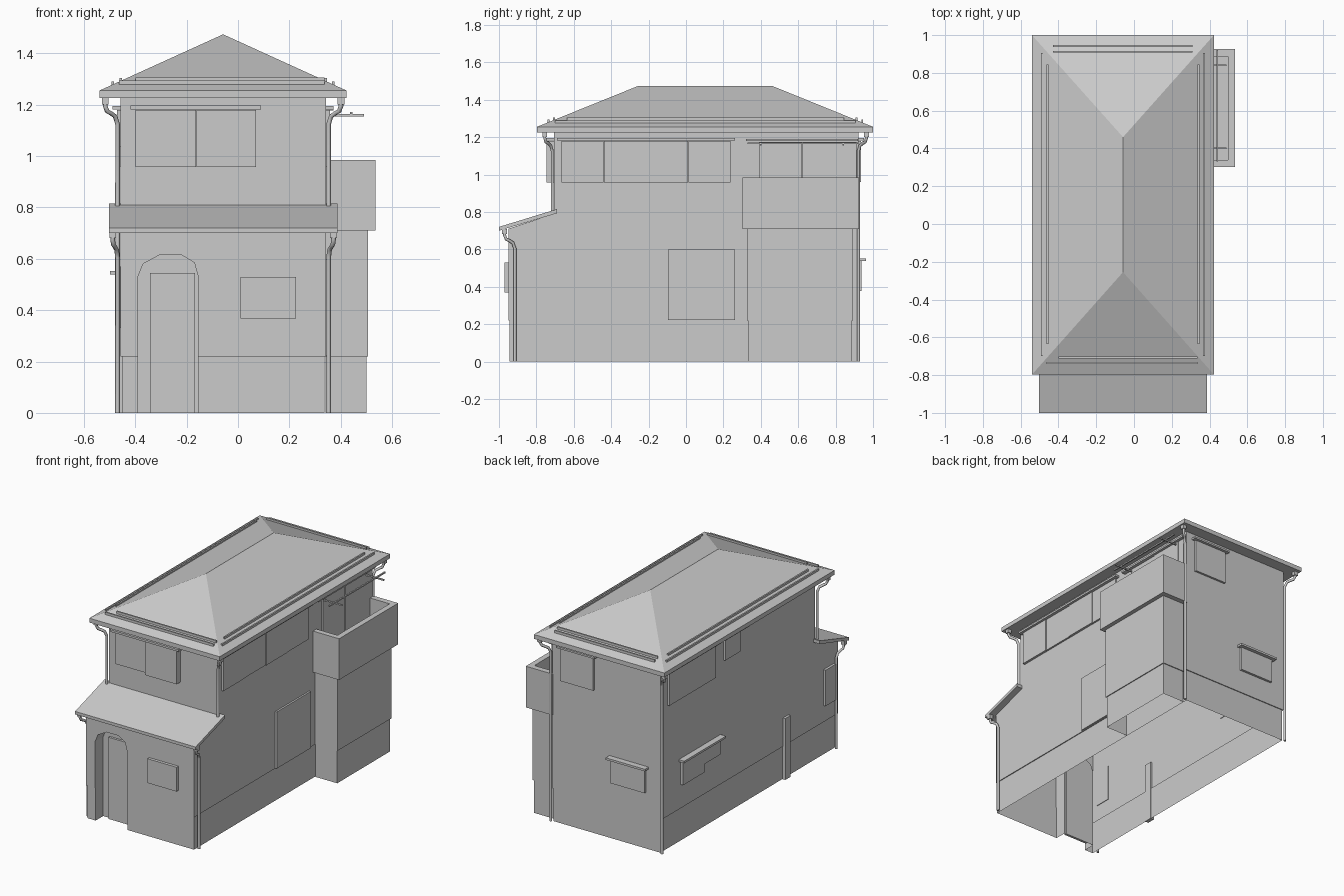
import bpy, bmesh
from mathutils import Vector

if "Cube" in bpy.data.objects:
    bpy.data.objects.remove(bpy.data.objects["Cube"])

XL, XR, YF, YU, YB = -0.458, 0.342, -0.95, -0.705, 0.922   # wall planes


def make(name, bm):
    bmesh.ops.recalc_face_normals(bm, faces=bm.faces)
    me = bpy.data.meshes.new(name)
    bm.to_mesh(me)
    bm.free()
    ob = bpy.data.objects.new(name, me)
    bpy.context.collection.objects.link(ob)
    return ob


def box(name, x0, x1, y0, y1, z0, z1):
    bm = bmesh.new()
    bmesh.ops.create_cube(bm, size=1)
    for v in bm.verts:
        v.co = ((x0 + x1) / 2 + v.co.x * (x1 - x0), (y0 + y1) / 2 + v.co.y * (y1 - y0),
                (z0 + z1) / 2 + v.co.z * (z1 - z0))
    return make(name, bm)


def prism(pts, offset):
    """Face through 3D points, extruded by an offset."""
    bm = bmesh.new()
    f = bm.faces.new([bm.verts.new(p) for p in pts])
    ext = bmesh.ops.extrude_face_region(bm, geom=[f])
    vs = [g for g in ext["geom"] if isinstance(g, bmesh.types.BMVert)]
    bmesh.ops.translate(bm, verts=vs, vec=offset)
    bmesh.ops.recalc_face_normals(bm, faces=bm.faces)
    return bm


def add_plinth(bm, cx, cy, inset=0.006):
    """Turn the underside at z 0.22 into a slightly recessed base course down to z 0."""
    f = min(bm.faces, key=lambda q: q.calc_center_median().z)
    for step in (0, 1):
        f = bmesh.ops.extrude_discrete_faces(bm, faces=[f])["faces"][0]
        for v in f.verts:
            if step == 0:
                v.co.x -= inset if v.co.x > cx else -inset
                v.co.y -= inset if v.co.y > cy else -inset
            else:
                v.co.z = 0
    return bm


def open_bottom(ob):
    bm = bmesh.new()
    bm.from_mesh(ob.data)
    low = [f for f in bm.faces if all(v.co.z < 0.001 for v in f.verts)]
    bmesh.ops.delete(bm, geom=low, context='FACES')
    bm.to_mesh(ob.data)
    bm.free()


def on_wall(name, side, a0, a1, z0, z1, d, back=0.004):
    """Panel standing out by d from a named wall."""
    if side in ("left", "right"):
        x = sorted((XL + back, XL - d) if side == "left" else (XR - back, XR + d))
        return box(name, *x, a0, a1, z0, z1)
    w = {"front": YF, "upper_front": YU, "back": YB}[side]
    y = sorted((w - back, w + d) if side == "back" else (w + back, w - d))
    return box(name, a0, a1, *y, z0, z1)


# House walls with stepped side profile
prof = [(YF, 0.22), (YB, 0.22), (YB, 1.235), (YU, 1.235), (YU, 0.79), (YF, 0.71)]
bm = prism([(XL, y, z) for y, z in prof], (XR - XL, 0, 0))
house = make("house_walls", add_plinth(bm, -0.05, 0))

# Arched porch recess
arch = [(-.39, -.1), (-.39, .53), (-.37, .58), (-.305, .615), (-.22, .615), (-.17, .585), (-.155, .53), (-.155, -.1)]
cutter = make("porch_cutter", prism([(x, -1.1, z) for x, z in arch], (0, 0.235, 0)))
cutter.hide_render = True
mod = house.modifiers.new("porch", 'BOOLEAN')
mod.operation, mod.object, mod.solver = 'DIFFERENCE', cutter, 'EXACT'
bpy.context.view_layer.objects.active = house
bpy.ops.object.modifier_apply(modifier="porch")
bpy.data.objects.remove(cutter)
open_bottom(house)
box("front_door", -0.342, -0.167, -0.88, -0.863, 0, 0.545)

# Side tower and balcony parapet
bm = prism([(0.335, y, z) for y, z in ((.325, .22), (.893, .22), (.893, .72), (.325, .72))], (0.172, 0, 0))
open_bottom(make("balcony_tower", add_plinth(bm, 0.4, 0.6)))
box("balcony_floor", 0.335, 0.53, 0.305, 0.92, 0.712, 0.76)
bm = bmesh.new()
outer = [(.338, .302), (.535, .302), (.535, .926), (.338, .926)]
inner = [(.338, .338), (.498, .338), (.498, .888), (.338, .888)]
o = [bm.verts.new((x, y, 0.71)) for x, y in outer]
i = [bm.verts.new((x, y, 0.71)) for x, y in inner]
faces = [bm.faces.new((o[k], o[k + 1], i[k + 1], i[k])) for k in range(3)]
ext = bmesh.ops.extrude_face_region(bm, geom=faces)["geom"]
bmesh.ops.translate(bm, verts=[g for g in ext if isinstance(g, bmesh.types.BMVert)], vec=(0, 0, 0.275))
make("balcony_parapet", bm)

# Hip roof
bm = bmesh.new()
corners = [(-.54, -.797), (.423, -.797), (.423, 1.0), (-.54, 1.0)]
lo = [bm.verts.new((x, y, 1.226)) for x, y in corners]
hi = [bm.verts.new((x, y, 1.255)) for x, y in corners]
r0, r1 = bm.verts.new((-.058, -.255, 1.474)), bm.verts.new((-.058, .46, 1.474))
bm.faces.new(lo)
for k in range(4):
    n = (k + 1) % 4
    bm.faces.new((lo[k], lo[n], hi[n], hi[k]))
for f in ((hi[0], hi[1], r0), (hi[1], hi[2], r1, r0), (hi[2], hi[3], r1), (hi[3], hi[0], r0, r1)):
    bm.faces.new(f)
make("hip_roof", bm)

# Snow guard bars
for x, y0, y1, z in ((.429, -.70, .905, 1.279), (.399, -.635, .845, 1.293)):
    for s, n in ((-1, "left"), (1, "right")):
        c = -.058 + s * x
        box("snow_guard_" + n, c - .005, c + .005, y0, y1, z - .008, z + .011)
for y, x0, x1, z in ((-.735, -.463, .337, 1.28), (-.706, -.40, .337, 1.292),
                     (.942, -.43, .31, 1.279), (.912, -.43, .31, 1.291)):
    box("snow_guard_end", x0, x1, y - .005, y + .005, z - .008, z + .014)

# Lean-to roof over the entrance
lean = [(-1.0, .70), (-1.0, .72), (-.69, .815), (-.69, .793)]
make("porch_roof", prism([(-.503, y, z) for y, z in lean], (.89, 0, 0)))

# Windows: side, start, end, sill, head, depth
for w in (("upper_front", -.40, -.164, .957, 1.18, .014), ("upper_front", -.162, .07, .957, 1.18, .042),
          ("front", .01, .226, .368, .53, .02),
          ("left", .60, .85, .96, 1.18, .014), ("left", .36, .598, .96, 1.18, .014),
          ("left", .10, .26, 1.037, 1.18, .014),
          ("left", .48, .71, .378, .54, .018), ("left", .31, .478, .43, .54, .014),
          ("left", -.905, -.795, .33, .57, .016),
          ("back", .03, .275, .96, 1.18, .014), ("back", -.35, -.10, .378, .54, .016),
          ("right", -.096, .262, .222, .60, .012),
          ("right", .39, .62, .77, 1.175, .012), ("right", .622, .857, .77, 1.175, .016),
          ("right", .859, .912, .77, 1.175, .012)):
    on_wall(w[0] + "_window", *w)
for k in range(4):
    y = -.665 + k * .2262
    on_wall("right_window", "right", y, y + .2245, .957, 1.18, .012 if k % 2 else .016)
on_wall("meter_box", "left", -.425, -.37, 0, .41, .016, .01)

# Canopies above windows
for c in (("upper_front", -.418, .09, 1.182, 1.196, .05), ("left", .33, .87, 1.182, 1.194, .03),
          ("left", .02, .28, 1.182, 1.194, .03), ("left", .29, .73, .538, .552, .04),
          ("back", .01, .295, 1.182, 1.194, .03), ("back", -.37, -.08, .538, .552, .04),
          ("right", -.69, .262, 1.182, 1.195, .03), ("right", .32, .92, 1.178, 1.19, .03)):
    on_wall(c[0] + "_canopy", *c)

# Laundry pole and brackets
for y in (.40, .84):
    box("pole_bracket", .34, .49, y - .004, y + .004, 1.155, 1.164)
box("laundry_pole", .436, .445, .33, .92, 1.163, 1.172)


# Downpipes with hopper and bend
def downpipe(name, wall, eave, top, bottom):
    cu = bpy.data.curves.new(name, 'CURVE')
    cu.dimensions, cu.bevel_depth, cu.bevel_resolution, cu.use_fill_caps = '3D', .009, 1, True
    a, b = Vector(eave), Vector(wall)
    pts = [(0, 0), (0, -.03), (.15, -.05), (.45, -.058), (.8, -.07), (1, -.1)]
    path = [(*a.lerp(b, t), top + dz) for t, dz in pts] + [(*b, bottom)]
    sp = cu.splines.new('POLY')
    sp.points.add(len(path) - 1)
    for p, co in zip(sp.points, path):
        p.co = (*co, 1)
    ob = bpy.data.objects.new(name, cu)
    bpy.context.collection.objects.link(ob)
    x, y = eave
    box(name + "_hopper", x - .013, x + .013, y - .013, y + .013, top - .024, top + .005)


for s in (-1, 1):
    xw, xe = -.058 + s * .411, -.058 + s * .459
    downpipe("front_upper_downpipe", (xw, -.715), (xe, -.755), 1.225, .79)
    downpipe("back_downpipe", (xw, .922), (xe, .965), 1.225, 0)
    downpipe("front_lower_downpipe", (xw, -.915), (-.058 + s * .43, -.97), .705, 0)
